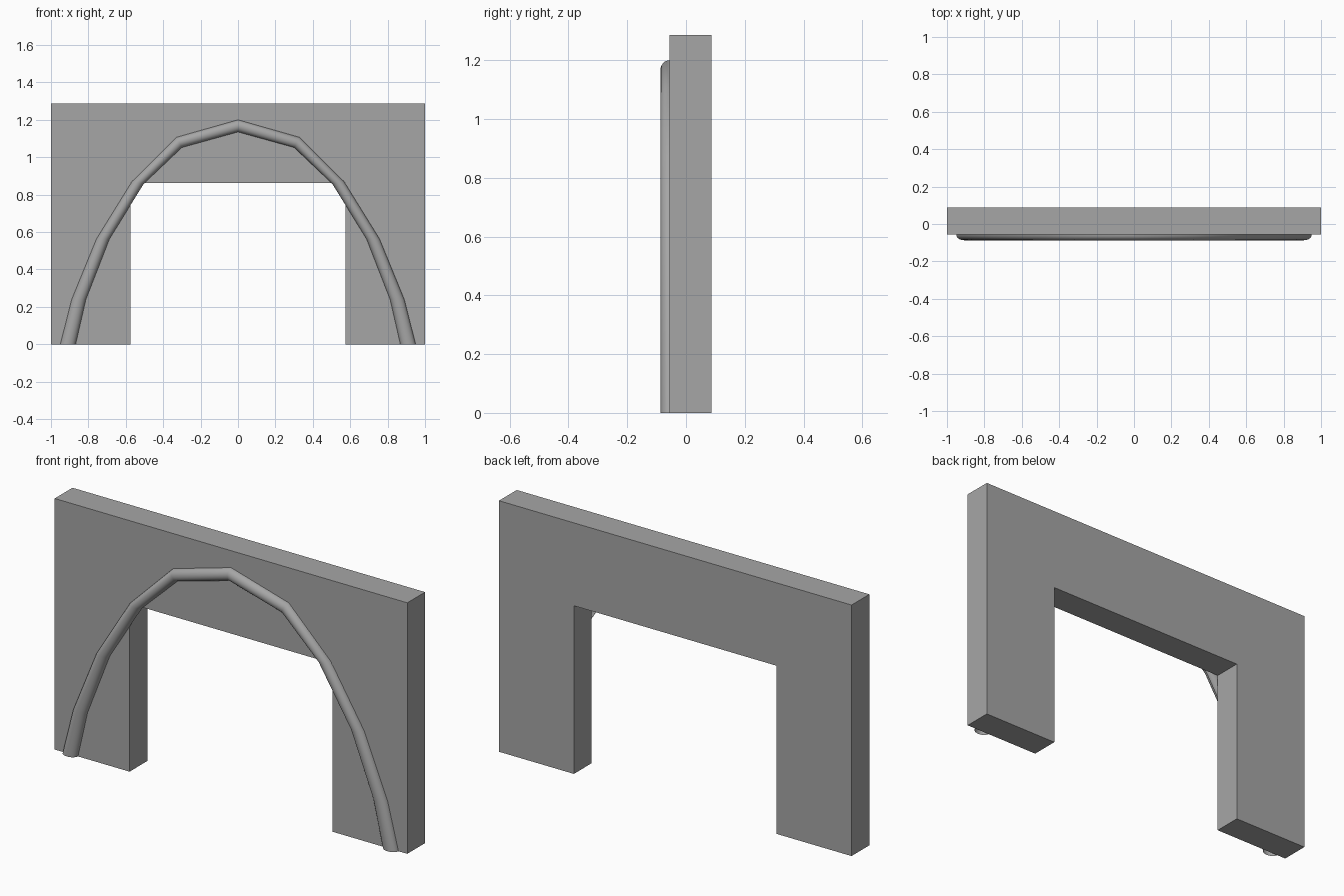
import bpy
import bmesh
from math import cos, sin, pi
from mathutils import Vector

if "Cube" in bpy.data.objects:
    bpy.data.objects.remove(bpy.data.objects["Cube"], do_unlink=True)

GREY = 0.38
FRONT_Y, BACK_Y = -0.057, 0.087
RIB_DEPTH = 0.03
RIB_STEPS = 12

stone = bpy.data.materials.new("grey_stone")
stone.use_nodes = True
stone.diffuse_color = (GREY, GREY, GREY, 1)
stone.node_tree.nodes["Principled BSDF"].inputs["Base Color"].default_value = (GREY, GREY, GREY, 1)


def make_object(name, bm):
    mesh = bpy.data.meshes.new(name)
    bm.to_mesh(mesh)
    bm.free()
    mesh.materials.append(stone)
    obj = bpy.data.objects.new(name, mesh)
    bpy.context.collection.objects.link(obj)
    return obj


# Wall with a square doorway: outline extruded to the back
half_outline = [(0.575, 0.862), (0.575, 0), (1, 0), (1, 1.287)]
outline = half_outline + [(-x, z) for x, z in reversed(half_outline)]
bm = bmesh.new()
face = bm.faces.new([bm.verts.new((x, FRONT_Y, z)) for x, z in outline])
ext = bmesh.ops.extrude_face_region(bm, geom=[face])
moved = [v for v in ext["geom"] if isinstance(v, bmesh.types.BMVert)]
bmesh.ops.translate(bm, verts=moved, vec=(0, BACK_Y - FRONT_Y, 0))
bmesh.ops.recalc_face_normals(bm, faces=bm.faces)
make_object("wall", bm)

# Arch rib: half-round moulding swept between outer and inner edges
outer = [(0.95, 0), (0.889, 0.24), (0.757, 0.563), (0.567, 0.87), (0.328, 1.107), (0, 1.2)]
inner = [(0.868, 0), (0.813, 0.24), (0.687, 0.563), (0.504, 0.858), (0.3, 1.052), (0, 1.135)]
stations = list(zip(outer, inner))
stations += [((-a[0], a[1]), (-b[0], b[1])) for a, b in reversed(stations[:-1])]
bm = bmesh.new()
rings = []
for a, b in stations:
    a, b = Vector(a), Vector(b)
    mid, half = (a + b) / 2, (a - b) / 2
    ring = []
    for i in range(RIB_STEPS + 1):
        t = pi * i / RIB_STEPS
        p = mid + half * cos(t)
        ring.append(bm.verts.new((p.x, FRONT_Y - RIB_DEPTH * sin(t), p.y)))
    rings.append(ring)
for r, s in zip(rings, rings[1:]):
    for i in range(RIB_STEPS):
        bm.faces.new((r[i], s[i], s[i + 1], r[i + 1]))
# Make the open shell face the front
bm.normal_update()
if sum(f.normal.y for f in bm.faces) > 0:
    bmesh.ops.reverse_faces(bm, faces=bm.faces)
rib = make_object("arch_rib", bm)

bpy.ops.object.select_all(action="DESELECT")
rib.select_set(True)
bpy.context.view_layer.objects.active = rib
bpy.ops.object.shade_smooth_by_angle()
